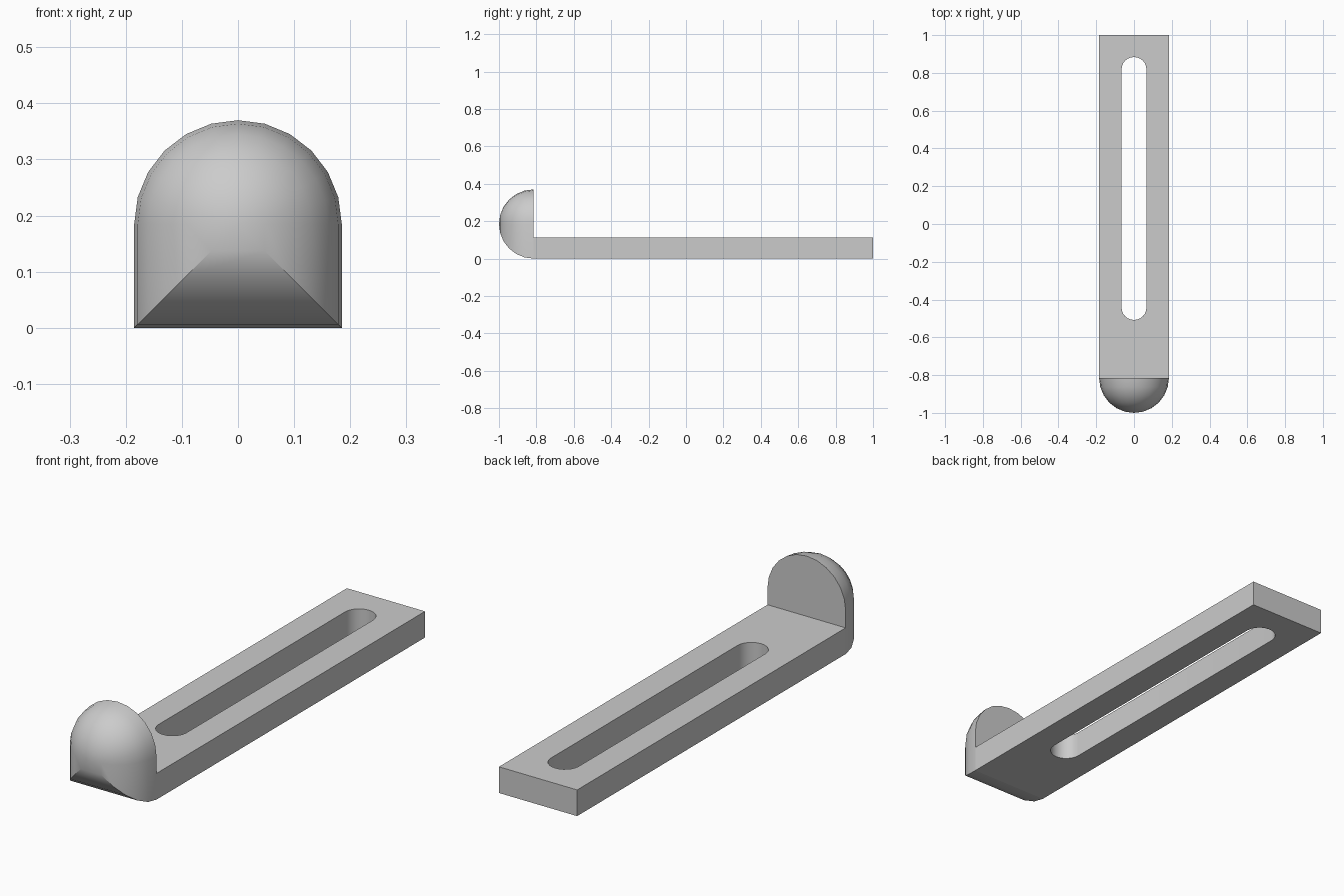
import bpy
import bmesh
from math import pi, sin, cos, radians

cube = bpy.data.objects.get("Cube")
if cube:
    bpy.data.objects.remove(cube, do_unlink=True)

RADIUS = 0.185               # half width of the bar and radius of the nose
JOINT_Y, BACK_Y = -0.815, 1.0
THICKNESS = 0.112
SLOT_RADIUS = 0.066
SLOT_FRONT, SLOT_BACK = -0.508, 0.884
STEPS = 6                    # segments per quarter circle

grey = bpy.data.materials.new("plain_grey")
grey.use_nodes = True
colour = (0.6, 0.6, 0.6, 1)
grey.diffuse_color = colour
grey.node_tree.nodes["Principled BSDF"].inputs["Base Color"].default_value = colour


def finish(name, bm):
    bmesh.ops.recalc_face_normals(bm, faces=bm.faces)
    mesh = bpy.data.meshes.new(name)
    bm.to_mesh(mesh)
    bm.free()
    mesh.materials.append(grey)
    obj = bpy.data.objects.new(name, mesh)
    bpy.context.collection.objects.link(obj)
    bpy.ops.object.select_all(action="DESELECT")
    obj.select_set(True)
    bpy.context.view_layer.objects.active = obj
    bpy.ops.object.shade_smooth_by_angle(angle=radians(30))
    return obj


def arc(cx, cy, r, start):
    """Half circle, counter-clockwise from the start angle."""
    angles = [start + pi * i / (2 * STEPS) for i in range(2 * STEPS + 1)]
    return [(cx + r * cos(a), cy + r * sin(a)) for a in angles]


def loop_edges(bm, points):
    verts = [bm.verts.new((x, y, 0)) for x, y in points]
    return [bm.edges.new((v, verts[i - 1])) for i, v in enumerate(verts)]


# Flat bar with a long round-ended slot
bm = bmesh.new()
outline = [(-RADIUS, JOINT_Y), (RADIUS, JOINT_Y), (RADIUS, BACK_Y), (-RADIUS, BACK_Y)]
slot = (arc(0, SLOT_BACK - SLOT_RADIUS, SLOT_RADIUS, 0)
        + arc(0, SLOT_FRONT + SLOT_RADIUS, SLOT_RADIUS, pi))
edges = loop_edges(bm, outline) + loop_edges(bm, slot)
bmesh.ops.triangle_fill(bm, edges=edges, use_beauty=True)
top = bmesh.ops.extrude_face_region(bm, geom=bm.faces[:], use_keep_orig=True)["geom"]
bmesh.ops.translate(bm, vec=(0, 0, THICKNESS),
                    verts=[g for g in top if isinstance(g, bmesh.types.BMVert)])
finish("slotted_bar", bm)

# Nose: arched section shrinking along a quarter circle to a point
bm = bmesh.new()
section = arc(0, 0, 1, 0) + [(-1, -1), (1, -1)]
rings = []
for step in range(STEPS):
    a = pi / 2 * step / STEPS
    r = RADIUS * cos(a)
    rings.append([bm.verts.new((x * r, JOINT_Y - RADIUS * sin(a), RADIUS + z * r))
                  for x, z in section])
tip = bm.verts.new((0, JOINT_Y - RADIUS, RADIUS))
bm.faces.new(rings[0])
for i in range(len(section)):
    for near, far in zip(rings, rings[1:]):
        bm.faces.new((near[i - 1], near[i], far[i], far[i - 1]))
    bm.faces.new((rings[-1][i - 1], rings[-1][i], tip))
finish("rounded_nose", bm)
